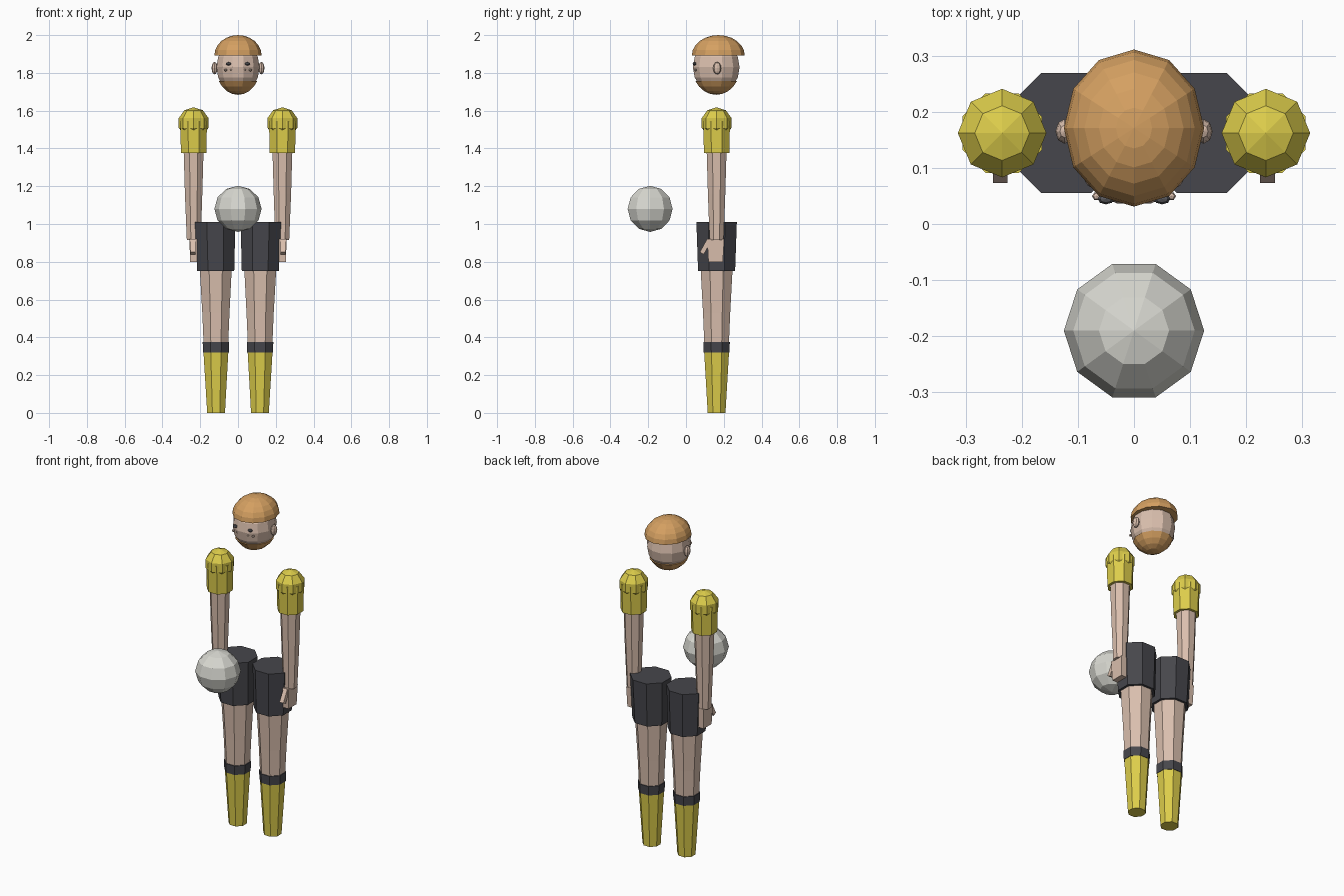
import bpy, bmesh, math
from mathutils import Vector, Matrix

if "Cube" in bpy.data.objects:
    bpy.data.objects.remove(bpy.data.objects["Cube"])


def material(name, rgb):
    m = bpy.data.materials.new(name)
    m.diffuse_color = (*rgb, 1)
    m.use_nodes = True
    m.node_tree.nodes["Principled BSDF"].inputs["Base Color"].default_value = m.diffuse_color
    return m


SKIN = material("skin", (0.70, 0.52, 0.42))
YELLOW = material("yellow cloth", (0.72, 0.61, 0.07))
CHARCOAL = material("charcoal cloth", (0.062, 0.062, 0.072))
HAIR = material("ginger hair", (0.66, 0.35, 0.12))
WHITE = material("ball white", (0.68, 0.68, 0.63))
EYE = material("eye dark", (0.10, 0.10, 0.11))


def finish(name, bm, mat):
    bmesh.ops.remove_doubles(bm, verts=bm.verts, dist=1e-5)
    bmesh.ops.recalc_face_normals(bm, faces=bm.faces)
    mesh = bpy.data.meshes.new(name)
    bm.to_mesh(mesh)
    bm.free()
    mesh.materials.append(mat)
    ob = bpy.data.objects.new(name, mesh)
    bpy.context.collection.objects.link(ob)
    return ob


def lathe(name, mat, rings, seg=8, turn=0.0):
    """Stack of rings (x, y, z, radius x, radius y), closed at both ends."""
    bm = bmesh.new()
    loops = []
    for x, y, z, rx, ry in rings:
        if rx < 1e-6:
            loops.append([bm.verts.new((x, y, z))])
            continue
        angles = [turn + math.tau * i / seg for i in range(seg)]
        loops.append([bm.verts.new((x + rx * math.cos(a), y + ry * math.sin(a), z)) for a in angles])
    for lo, hi in zip(loops, loops[1:]):
        for i in range(seg):
            j = (i + 1) % seg
            quad = [lo[i % len(lo)], lo[j % len(lo)], hi[j % len(hi)], hi[i % len(hi)]]
            bm.faces.new(list(dict.fromkeys(quad)))
    for end in (loops[0], loops[-1]):
        if len(end) > 2:
            bm.faces.new(end)
    return finish(name, bm, mat)


def ball(name, mat, c, r, seg, rings, lat0=-90, lat1=90, turn=0.0):
    """Ellipsoid, or a slice of one between two latitudes."""
    out = []
    for i in range(rings + 1):
        a = math.radians(lat0 + (lat1 - lat0) * i / rings)
        k = max(0.0, math.cos(a))
        out.append((c[0], c[1], c[2] + r[2] * math.sin(a), r[0] * k, r[1] * k))
    return lathe(name, mat, out, seg, turn)


def tube(name, mat, rings):
    """Eight-sided limb with flat sides to the axes; rings are (x, z, half width)."""
    k = 1 / math.cos(math.pi / 8)
    return lathe(name, mat, [(x, Y, z, w * k, w * k) for x, z, w in rings], 8, math.pi / 8)


def block(name, mat, c, size, tilt=0.0, taper=1.0):
    """Box narrowed at the bottom and tilted about x."""
    bm = bmesh.new()
    bmesh.ops.create_cube(bm, size=1)
    for v in bm.verts:
        if v.co.z < 0:
            v.co.x *= taper
            v.co.y *= taper
        v.co = Vector((v.co.x * size[0], v.co.y * size[1], v.co.z * size[2]))
    bmesh.ops.transform(bm, verts=bm.verts,
                        matrix=Matrix.Translation(c) @ Matrix.Rotation(tilt, 4, 'X'))
    return finish(name, bm, mat)


Y = 0.162  # depth of the body centre

# Head, hair cap and beard bowl
ball("head", SKIN, (0, 0.16, 1.83), (0.118, 0.128, 0.14), 12, 8, turn=math.pi / 12)
ball("hair", HAIR, (0, 0.171, 1.893), (0.125, 0.14, 0.107), 12, 6, 0, 90)
ball("beard", HAIR, (0, 0.16, 1.83), (0.122, 0.132, 0.146), 12, 4, -30, -90, math.pi / 12)

# Ball floating in front
ball("ball", WHITE, (0, -0.19, 1.08), (0.125, 0.125, 0.122), 10, 6)

for s, side in ((-1, "left"), (1, "right")):
    # Face
    ball(side + "_ear", SKIN, (s * 0.124, 0.165, 1.825), (0.016, 0.022, 0.033), 8, 6)
    ball(side + "_eye", EYE, (s * 0.05, 0.045, 1.848), (0.015, 0.01, 0.009), 8, 4)
    for dx in (0.034, 0.066):
        ball(side + "_cheek_mark", SKIN, (s * dx, 0.043 + dx / 10, 1.815), (0.009, 0.008, 0.007), 6, 4)

    # Arm
    ax = s * 0.235
    ball(side + "_shoulder", YELLOW, (ax, Y, 1.535), (0.083, 0.083, 0.083), 8, 5)
    tube(side + "_sleeve", YELLOW, [(ax, 1.375, 0.067), (ax, 1.545, 0.071)])
    tube(side + "_arm", SKIN, [(s * 0.234, 0.915, 0.037), (ax, 1.16, 0.046), (ax, 1.40, 0.053)])
    block(side + "_hand", SKIN, (s * 0.235, 0.157, 0.86), (0.044, 0.09, 0.12), taper=0.85)
    block(side + "_thumb", SKIN, (s * 0.238, 0.103, 0.88), (0.026, 0.024, 0.08), tilt=-0.5)

    # Leg
    tube(side + "_shorts", CHARCOAL, [(s * 0.118, 0.75, 0.098), (s * 0.121, 1.01, 0.107)])
    tube(side + "_leg", SKIN, [(s * 0.117, 0.34, 0.064), (s * 0.117, 0.53, 0.072), (s * 0.118, 0.77, 0.085)])
    tube(side + "_sock_band", CHARCOAL, [(s * 0.117, 0.32, 0.068), (s * 0.117, 0.375, 0.070)])
    tube(side + "_sock", YELLOW, [(s * 0.116, 0, 0.047), (s * 0.117, 0.325, 0.066)])
